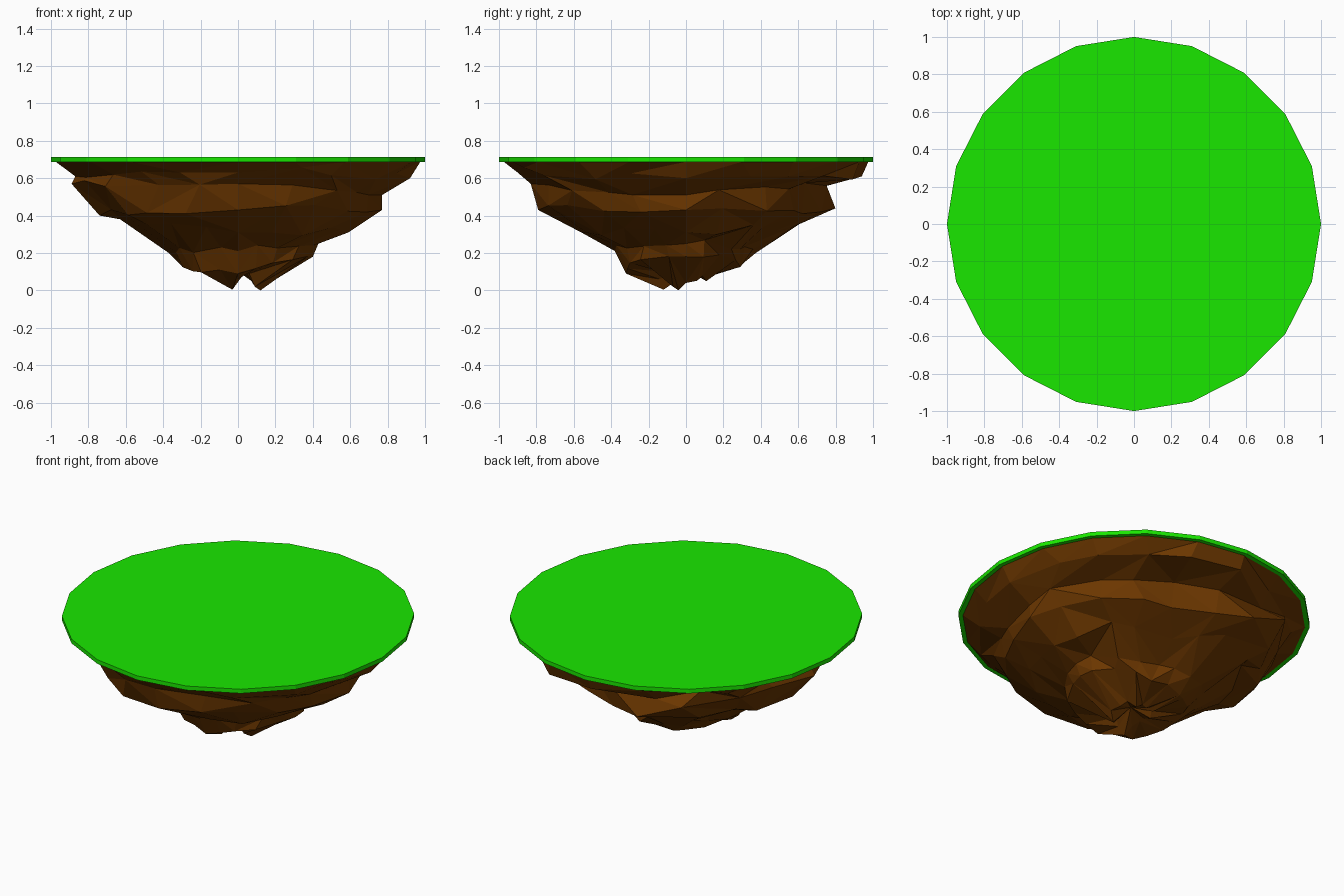
import bpy, bmesh, math, random

if "Cube" in bpy.data.objects:
    bpy.data.objects.remove(bpy.data.objects["Cube"])

random.seed(11)
SIDES = 20


def material(name, color):
    m = bpy.data.materials.new(name)
    m.diffuse_color = (*color, 1)
    m.use_nodes = True
    m.node_tree.nodes["Principled BSDF"].inputs["Base Color"].default_value = m.diffuse_color
    return m


def finish(bm, name, mat):
    bmesh.ops.recalc_face_normals(bm, faces=bm.faces)
    mesh = bpy.data.meshes.new(name)
    bm.to_mesh(mesh)
    bm.free()
    mesh.materials.append(mat)
    obj = bpy.data.objects.new(name, mesh)
    bpy.context.collection.objects.link(obj)
    return obj


# Grass disc
bpy.ops.mesh.primitive_cylinder_add(vertices=SIDES, radius=1, depth=0.026, location=(0, 0, 0.7))
grass = bpy.context.object
grass.name = "grass_top"
grass.data.materials.append(material("grass", (0.01, 0.8, 0.0)))

# Rock layers: (radius, height) towards +x, +y, -x, -y
LAYERS = [
    [(.975, .688), (.975, .688), (.975, .688), (.975, .688)],
    [(.92, .60), (.94, .61), (.87, .61), (.90, .63)],
    [(.77, .51), (.80, .56), (.89, .57), (.83, .57)],
    [(.77, .43), (.77, .42), (.74, .40), (.79, .43)],
    [(.59, .31), (.61, .34), (.63, .38), (.56, .31)],
    [(.43, .25), (.38, .22), (.37, .20), (.38, .21)],
    [(.40, .18), (.30, .14), (.31, .14), (.32, .09)],
    [(.17, .04), (.11, .07), (.10, .09), (.13, .03)],
]


def layer_point(n, i):
    """Blend the four side profiles round the ring."""
    q = i * 4 / SIDES
    k, t = int(q), q - int(q)
    t = t * t * (3 - 2 * t)
    a, b = LAYERS[n][k % 4], LAYERS[n][(k + 1) % 4]
    r, z = [a[m] * (1 - t) + b[m] * t for m in (0, 1)]
    # Shallow dent in the back right flank, with a swelling beside it
    if 2 <= n <= 5:
        deg = 360 * i / SIDES
        r *= 1 - 0.15 * math.exp(-((deg - 68) / 25) ** 2)
        r *= 1 + 0.09 * math.exp(-((deg - 117) / 18) ** 2)
    return r, z


bm = bmesh.new()
rings = []
for n in range(len(LAYERS)):
    ring = []
    for i in range(SIDES):
        r, z = layer_point(n, i)
        a = 2 * math.pi * i / SIDES
        if n and i % 5:
            r *= 1 + random.uniform(-0.06, 0.03)
            z += random.uniform(-0.02, 0.03)
            a += random.uniform(-0.09, 0.09)
        ring.append(bm.verts.new((r * math.cos(a), r * math.sin(a), z)))
    rings.append(ring)

# Two hanging tips with a notch between them, beside a central hollow
for i, co in {18: (.09, -.07, .02), 19: (.12, -.04, 0), 17: (.06, -.10, .09),
              16: (.03, -.12, .10), 15: (.0, -.14, .06), 14: (-.03, -.12, .004),
              13: (-.06, -.09, .06)}.items():
    rings[-1][i].co = co
hollow = bm.verts.new((.04, .02, .10))

bm.faces.new(rings[0])
for n, (upper, lower) in enumerate(zip(rings, rings[1:])):
    for i in range(SIDES):
        j = (i + 1) % SIDES
        a, b, c, d = upper[i], upper[j], lower[j], lower[i]
        if random.random() < 0.5:
            bm.faces.new((a, b, c))
            bm.faces.new((a, c, d))
        else:
            bm.faces.new((a, b, d))
            bm.faces.new((b, c, d))
for i in range(SIDES):
    bm.faces.new((rings[-1][i], rings[-1][(i + 1) % SIDES], hollow))
finish(bm, "rock_base", material("rock", (0.15, 0.038, 0.0)))
